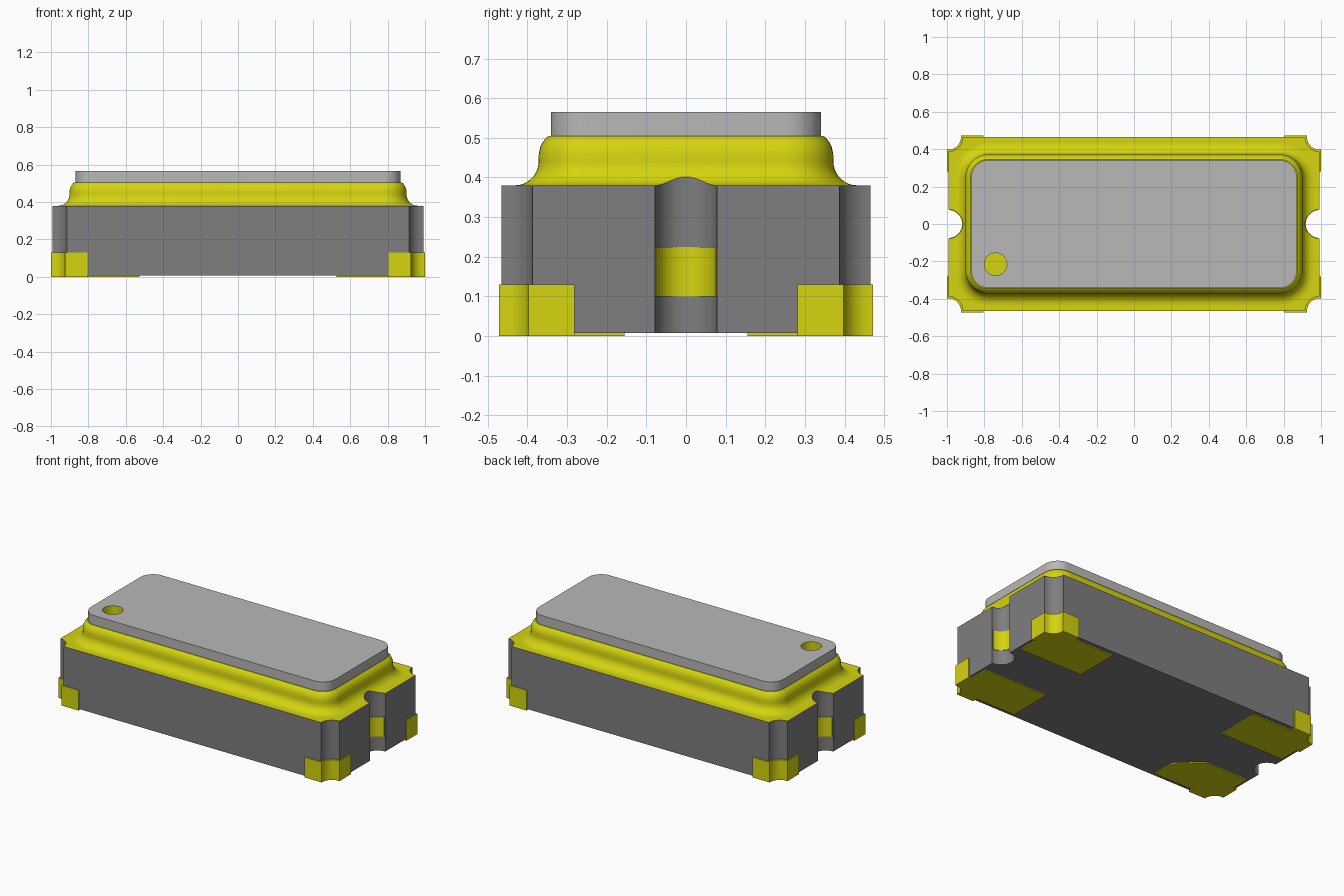
import bpy, bmesh, math

if "Cube" in bpy.data.objects:
    bpy.data.objects.remove(bpy.data.objects["Cube"], do_unlink=True)


def material(name, r, g, b):
    m = bpy.data.materials.new(name)
    m.diffuse_color = (r, g, b, 1)
    m.use_nodes = True
    bsdf = m.node_tree.nodes["Principled BSDF"]
    bsdf.inputs["Base Color"].default_value = (r, g, b, 1)
    return m


GREY = material("dark grey ceramic", 0.21, 0.21, 0.21)
GOLD = material("gold plating", 0.66, 0.66, 0.005)
LID = material("light grey metal", 0.48, 0.48, 0.48)

BX, BY = 0.993, 0.465      # body half sizes
LX, LY, LR = 0.87, 0.341, 0.09  # lid half sizes and corner radius
NOTCH = 0.078


def arc(cx, cy, r, a0, a1, n=10):
    """Points on an arc, angles in degrees."""
    angles = [math.radians(a0 + (a1 - a0) * i / n) for i in range(n + 1)]
    return [(cx + r * math.cos(a), cy + r * math.sin(a)) for a in angles]


def rounded(off):
    """Lid outline grown outward by off."""
    cx, cy = LX - LR, LY - LR
    pts = []
    for sx, sy, a in ((1, 1, 0), (-1, 1, 90), (-1, -1, 180), (1, -1, 270)):
        pts += arc(sx * cx, sy * cy, LR + off, a, a + 90)
    return pts


def loft(name, rings, mats, index=0, rule=None):
    """Closed solid through (outline, z) rings, bottom to top."""
    bm = bmesh.new()
    loops = [[bm.verts.new((x, y, z)) for x, y in pts] for pts, z in rings]
    n = len(loops[0])
    bm.faces.new(loops[0][::-1])
    bm.faces.new(loops[-1])
    for a, b in zip(loops, loops[1:]):
        for i in range(n):
            j = (i + 1) % n
            bm.faces.new((a[i], a[j], b[j], b[i]))
    bmesh.ops.recalc_face_normals(bm, faces=bm.faces)
    for f in bm.faces:
        f.material_index = rule(f) if rule else index
    mesh = bpy.data.meshes.new(name)
    bm.to_mesh(mesh)
    bm.free()
    for m in mats:
        mesh.materials.append(m)
    ob = bpy.data.objects.new(name, mesh)
    bpy.context.collection.objects.link(ob)
    return ob


def prism(name, pts, z0, z1, mats, **kw):
    return loft(name, [(pts, z0), (pts, z1)], mats, **kw)


def cut(ob, cutter):
    """Subtract the cutter for good, then remove it."""
    cutter.hide_render = True
    mod = ob.modifiers.new("cut", 'BOOLEAN')
    mod.operation = 'DIFFERENCE'
    mod.solver = 'EXACT'
    mod.object = cutter
    dg = bpy.context.evaluated_depsgraph_get()
    mesh = bpy.data.meshes.new_from_object(ob.evaluated_get(dg))
    ob.modifiers.clear()
    ob.data = mesh
    bpy.data.objects.remove(cutter, do_unlink=True)


def smooth(ob, degrees=35):
    for p in ob.data.polygons:
        p.use_smooth = True
    ob.data.set_sharp_from_angle(angle=math.radians(degrees))


# Ceramic body: rectangle with scooped corners and scooped ends
outline = (arc(BX, -BY, NOTCH, 180, 90)
           + arc(BX, 0, NOTCH, 270, 90, 20)
           + arc(BX, BY, NOTCH, 270, 180)
           + arc(-BX, BY, NOTCH, 360, 270)
           + arc(-BX, 0, NOTCH, 90, -90, 20)
           + arc(-BX, -BY, NOTCH, 90, 0))
smooth(prism("body", outline, 0.007, 0.38, [GREY, GOLD],
             rule=lambda f: 1 if f.normal.z > 0.5 else 0))

# Gold seal ring: cove at the foot, rounded shoulder under the lid
cove = [(0.091 - 0.06 * math.sin(math.radians(a)),
         0.44 - 0.06 * math.cos(math.radians(a))) for a in range(0, 91, 10)]
shoulder = [(0.0305, 0.46), (0.027, 0.476), (0.020, 0.49), (0.012, 0.50), (0.005, 0.505)]
seal = loft("seal_ring", [(rounded(o), z) for o, z in cove + shoulder], [GOLD, GREY])
for s in (1, -1):
    cut(seal, prism("notch_cutter", arc(s * BX, 0, NOTCH, 0, 351, 39),
                    0.30, 0.60, [GOLD, GREY], index=1))
smooth(seal)

# Lid with the round marker hole
lid = prism("lid", rounded(0), 0.505, 0.565, [LID, GOLD])
cut(lid, prism("marker_cutter", arc(-0.74, -0.215, 0.06, 0, 350, 35),
               0.45, 0.62, [LID, GOLD], index=1))
smooth(lid)

# Plated band inside each end notch
for s, side in ((1, "left"), (-1, "right")):
    band = arc(BX, 0, 0.0745, 94, 266, 20) + arc(BX, 0, 0.082, 266, 94, 20)
    smooth(prism(side + "_notch_band", [(s * x, y) for x, y in band],
                 0.10, 0.225, [GOLD]))

# Corner terminals and the pads below
corner = ([(0.805, 0.282), (0.805, 0.472), (0.925, 0.472)]
          + arc(BX, BY, 0.068, 180, 270)
          + [(1.0, 0.397), (1.0, 0.282)])
for sx, side in ((1, "left"), (-1, "right")):
    for sy, end in ((1, "back"), (-1, "front")):
        name = end + "_" + side
        smooth(prism(name + "_terminal", [(sx * x, sy * y) for x, y in corner],
                     0.0, 0.13, [GOLD]))
        pad = [(0.975, 0.155), (0.975, 0.38), (0.90, 0.44), (0.527, 0.44)]
        # The marked corner has a bevelled pad
        pad += [(0.527, 0.29), (0.67, 0.155)] if sx < 0 and sy < 0 else [(0.527, 0.155)]
        prism(name + "_pad", [(sx * x, sy * y) for x, y in pad], 0.0, 0.0075, [GOLD])
